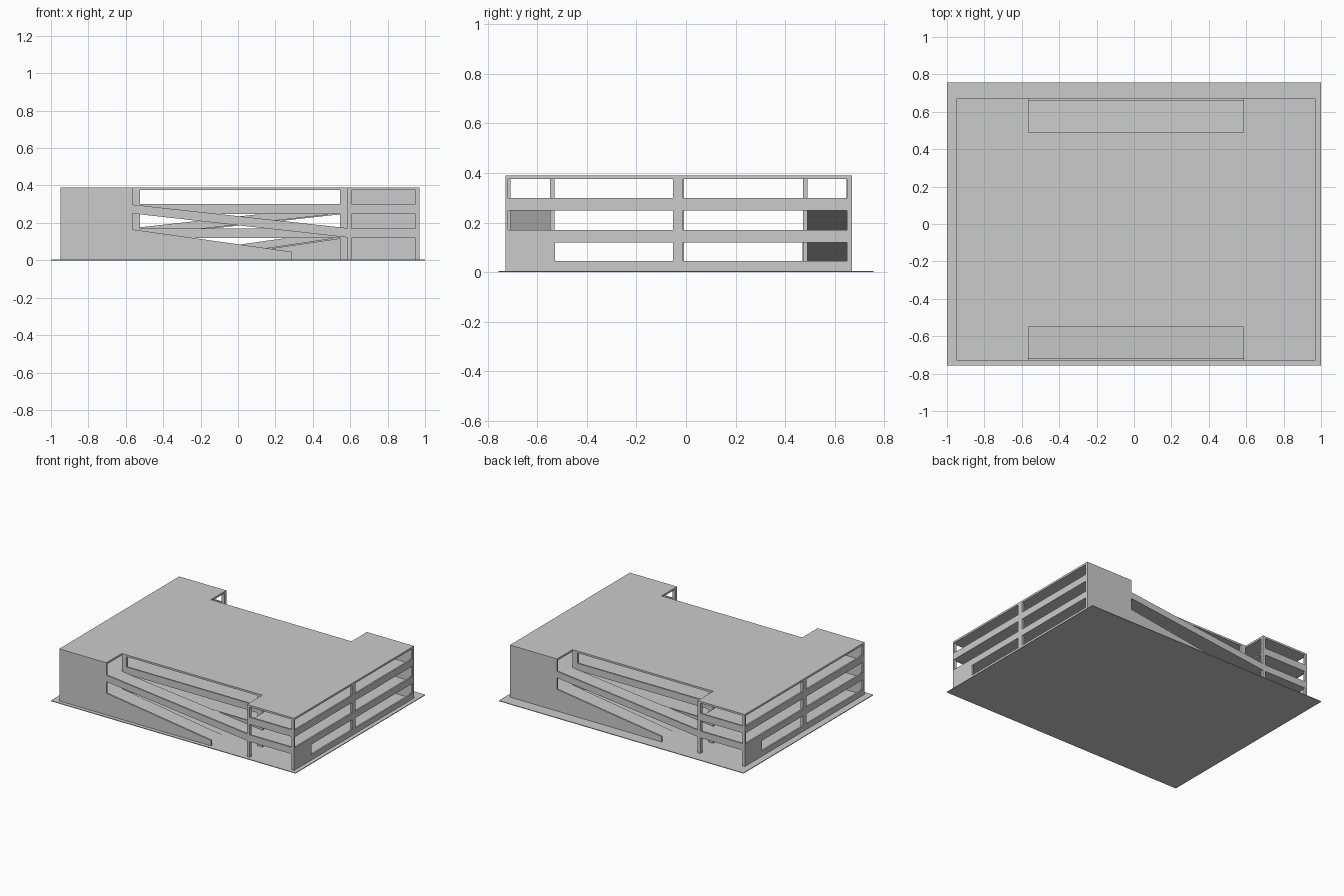
import bpy

if "Cube" in bpy.data.objects:
    bpy.data.objects.remove(bpy.data.objects["Cube"])

CX, CY = 0.01, -0.03            # building centre: both halves match by a half turn
X0, X1, Y0, Y1 = -0.95, 0.97, -0.73, 0.67
N0, N1, NY = -0.565, 0.585, -0.55   # ramp notch in the front side
TOP, T = 0.39, 0.012
BANDS = [(0.12, 0.17), (0.248, 0.30), (0.376, TOP)]


def mesh(name, verts, faces):
    me = bpy.data.meshes.new(name)
    me.from_pydata(verts, [], faces)
    ob = bpy.data.objects.new(name, me)
    bpy.context.collection.objects.link(ob)
    return ob


def prism(name, loop, axis, a, b):
    """Extrude a 2D loop: axis 'z' uses (x, y), axis 'y' uses (x, z)."""
    if axis == 'z':
        v = [(p, q, h) for h in (a, b) for p, q in loop]
    else:
        v = [(p, h, q) for h in (b, a) for p, q in loop]
    n = len(loop)
    f = [tuple(reversed(range(n))), tuple(range(n, 2 * n))]
    f += [(i, (i + 1) % n, n + (i + 1) % n, n + i) for i in range(n)]
    return mesh(name, v, f)


def box(name, x0, x1, y0, y1, z0, z1):
    return prism(name, [(x0, y0), (x1, y0), (x1, y1), (x0, y1)], 'z', z0, z1)


def turned(make):
    """Keep a part and add its half-turn copy on the opposite side."""
    ob = make
    co = bpy.data.objects.new(ob.name + "_opposite", ob.data)
    bpy.context.collection.objects.link(co)
    co.rotation_euler.z = 3.14159265
    co.location = (2 * CX, 2 * CY, 0)


# ground plate
box("ground_plate", -1, 1, -0.757, 0.757, 0, 0.005)

# floors and roof, notched front and back for the ramps
BY = 2 * CY - NY
outline = [(X0, Y0), (N0, Y0), (N0, NY), (N1, NY), (N1, Y0), (X1, Y0),
           (X1, Y1), (N1, Y1), (N1, BY), (N0, BY), (N0, Y1), (X0, Y1)]
inner = [(min(max(x, X0 + 0.004), X1 - 0.004), min(max(y, Y0 + 0.004), Y1 - 0.004))
         for x, y in outline]
prism("lower_floor", inner, 'z', 0.121, 0.13)
prism("upper_floor", inner, 'z', 0.249, 0.258)
prism("roof", outline, 'z', 0.376, TOP)

# closed corner wall
turned(box("corner_wall", X0, N0, Y0, Y0 + T, 0, TOP))

# open corner bay: posts and parapets
turned(box("bay_inner_post", N1, N1 + 0.022, Y0, Y0 + 0.022, 0, TOP))
turned(box("bay_corner_post", X1 - 0.02, X1, Y0, Y0 + T, 0, TOP))
for lo, hi in BANDS[:2]:
    turned(box("bay_parapet", N1, X1, Y0, Y0 + T, lo, hi))

# side walls: parapets, middle post, end post and low closed panel
for lo, hi in [(0, 0.045)] + BANDS[:2]:
    turned(box("side_parapet", X1 - T, X1, Y0, Y1, lo, hi))
turned(box("side_middle_post", X1 - 0.02, X1, -0.052, -0.012, 0, TOP))
turned(box("side_end_post", X1 - T, X1, Y1 - 0.02, Y1, 0, TOP))
turned(box("side_low_panel", X1 - T, X1, Y0, -0.53, 0, 0.13))

# inner wall beside the ramps
for a, b in [(N0, -0.525), (0.545, N1)]:
    turned(box("inner_wall_post", a, b, NY, NY + 0.018, 0, TOP))
for lo, hi in BANDS[:2]:
    turned(box("inner_wall_parapet", N0, N1, NY, NY + T, lo, hi))

# upper ramp with outer rail
turned(prism("upper_ramp", [(N0, 0.25), (N1, 0.122), (N1, 0.13), (N0, 0.258)], 'y', Y0, NY))
turned(prism("upper_ramp_rail", [(N0, 0.25), (N1, 0.122), (N1, 0.172), (N0, 0.298)],
             'y', Y0, Y0 + T))

# lower ramp with outer wall closed down to the ground
turned(prism("lower_ramp", [(N0, 0.12), (0.24, 0.003), (0.29, 0.003), (N0, 0.13)], 'y', Y0, NY))
turned(prism("lower_ramp_wall", [(N0, 0), (0.29, 0), (0.29, 0.045), (N0, 0.165)],
             'y', Y0, Y0 + T))
